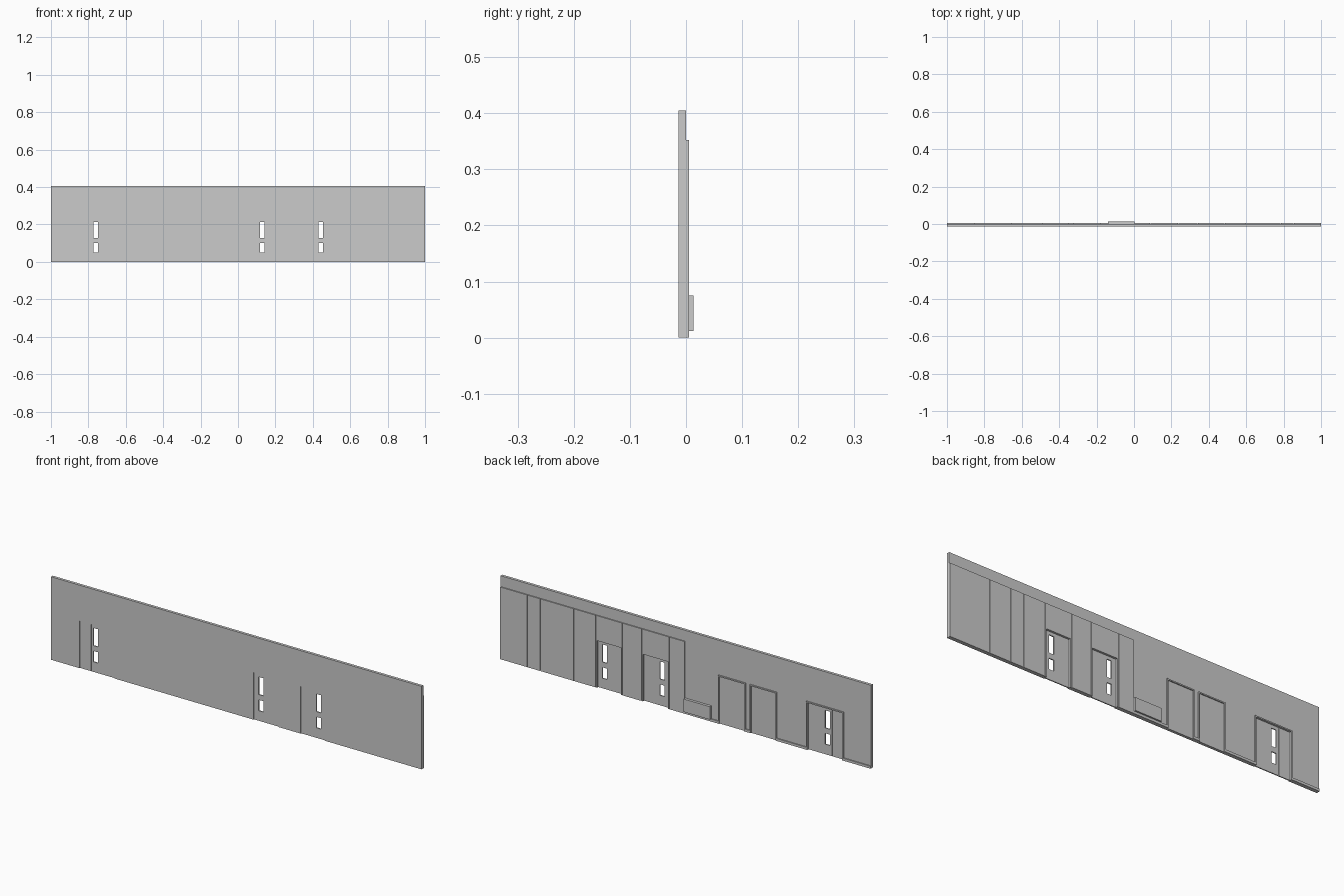
import bpy, bmesh

if "Cube" in bpy.data.objects:
    bpy.data.objects.remove(bpy.data.objects["Cube"])

FRONT, BACK, CLAD, BENCH = -0.0133, 0.0003, 0.0055, 0.0133
TOP, CLAD_TOP, DOOR_TOP, TRIM = 0.405, 0.352, 0.23, 0.006


def slab(name, xs, zs, y0, y1, holes=()):
    """Upright slab made of grid cells, extruded from y0 to y1; holes are (column, row)."""
    bm = bmesh.new()
    grid = [[bm.verts.new((x, y0, z)) for z in zs] for x in xs]
    for i in range(len(xs) - 1):
        for k in range(len(zs) - 1):
            if (i, k) not in holes:
                bm.faces.new((grid[i][k], grid[i + 1][k], grid[i + 1][k + 1], grid[i][k + 1]))
    bmesh.ops.delete(bm, geom=[v for v in bm.verts if not v.link_faces], context='VERTS')
    ext = bmesh.ops.extrude_face_region(bm, geom=bm.faces[:], use_keep_orig=True)
    moved = [g for g in ext["geom"] if isinstance(g, bmesh.types.BMVert)]
    bmesh.ops.translate(bm, verts=moved, vec=(0, y1 - y0, 0))
    bmesh.ops.recalc_face_normals(bm, faces=bm.faces[:])
    mesh = bpy.data.meshes.new(name)
    bm.to_mesh(mesh)
    bm.free()
    ob = bpy.data.objects.new(name, mesh)
    bpy.context.collection.objects.link(ob)
    return ob


def trim(name, a, b):
    """Thin raised surround around an opening, on the back of the wall."""
    slab(name, [a - TRIM, a, b, b + TRIM], [0, DOOR_TOP, DOOR_TOP + TRIM],
         BACK, CLAD, {(1, 0)})


# Main wall with three door openings
slab("wall", [-1, -0.847, -0.658, 0.094, 0.229, 0.348, 0.477, 1],
     [0, DOOR_TOP, TOP], FRONT, BACK, {(1, 0), (3, 0), (5, 0)})

# Door leaves with two glazing slots each: left edge, right edge, slot left edge
doors = {"double_door_leaf": (-0.785, -0.658, -0.773),
         "middle_door": (0.094, 0.229, 0.118),
         "right_door": (0.348, 0.477, 0.43)}
for name, (a, b, s) in doors.items():
    slab(name, [a, s, s + 0.025, b], [0, 0.049, 0.102, 0.128, 0.214, DOOR_TOP],
         -0.0095, -0.0045, {(1, 1), (1, 3)})
slab("double_door_side_leaf", [-0.847, -0.787], [0, DOOR_TOP], -0.0095, -0.0045)

# Surrounds of the doors and of the two blank doorways
for name, a, b in (("double_door", -0.847, -0.658), ("middle_door", 0.094, 0.229),
                   ("right_door", 0.348, 0.477), ("blank_a", -0.318, -0.182),
                   ("blank_b", -0.486, -0.353)):
    trim(name + "_surround", a, b)

# Cladding panels on the back, separated by narrow grooves
edges = [1, 0.854, 0.784, 0.671, 0.601, 0.484, 0.341, 0.236, 0.087, 0.004]
for i, (b, a) in enumerate(zip(edges, edges[1:])):
    bottom = DOOR_TOP + TRIM if i in (5, 7) else 0
    g0 = 0.0012 if i < len(edges) - 2 else 0
    g1 = 0.0012 if i else 0
    slab(f"cladding_panel_{i}", [a + g0, b - g1], [bottom, CLAD_TOP], BACK, CLAD)

# Skirting along the uncladded stretch
for i, (a, b) in enumerate(((-0.176, 0.004), (-0.347, -0.324),
                            (-0.652, -0.492), (-1, -0.853))):
    slab(f"skirting_{i}", [a, b], [0, 0.012], BACK, CLAD)

# Low box against the wall
slab("low_box", [-0.138, 0.003], [0.012, 0.075], BACK, BENCH)
